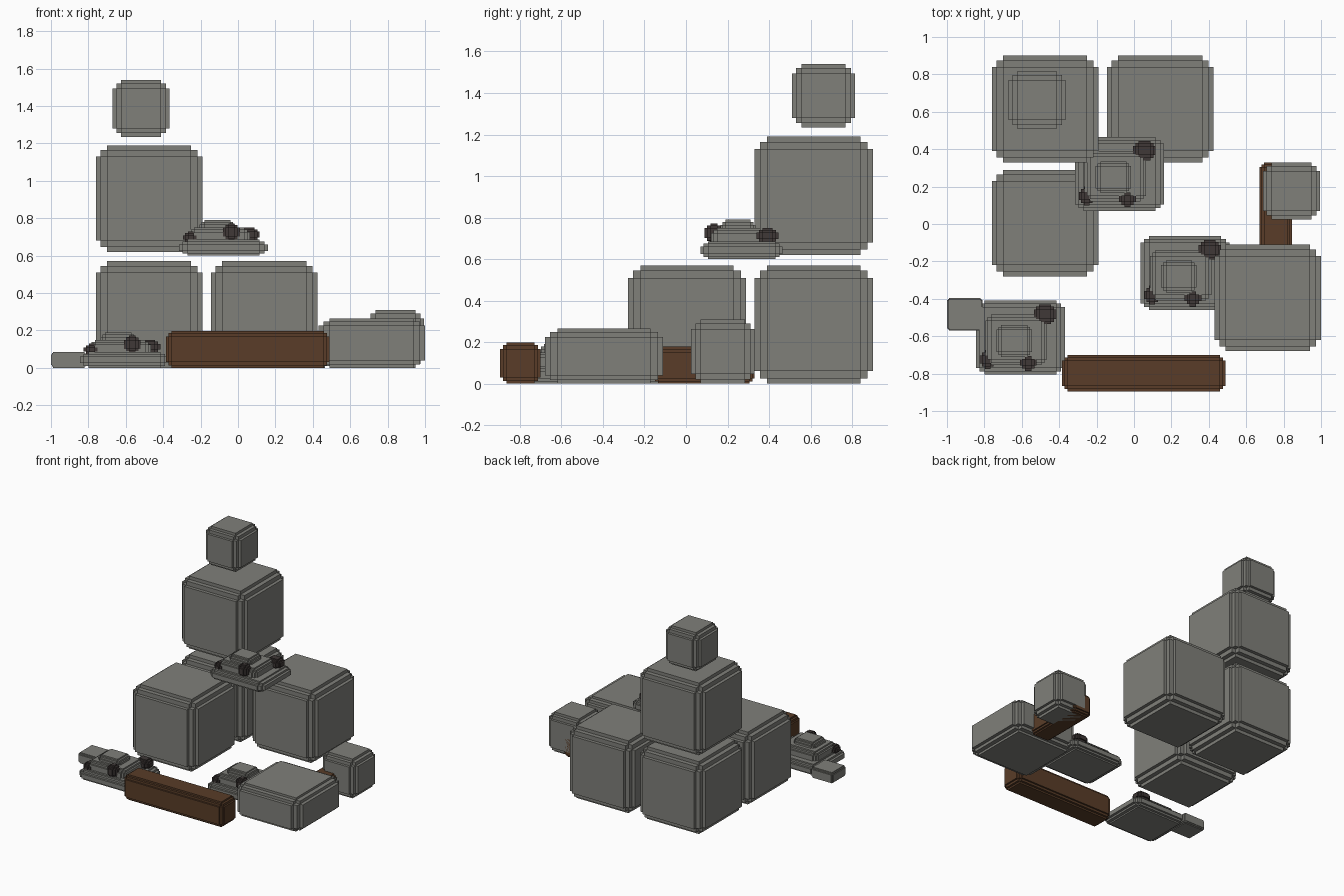
import bpy, bmesh
from itertools import product

old = bpy.data.objects.get("Cube")
if old:
    bpy.data.objects.remove(old, do_unlink=True)


def material(name, rgb):
    m = bpy.data.materials.new(name)
    m.use_nodes = True
    m.diffuse_color = (*rgb, 1)
    bsdf = next(n for n in m.node_tree.nodes if n.type == 'BSDF_PRINCIPLED')
    bsdf.inputs["Base Color"].default_value = (*rgb, 1)
    return m


STONE = material("grey_stone", (0.215, 0.215, 0.195))
WOOD = material("brown_wood", (0.10, 0.046, 0.021))
DARK = material("dark_rock", (0.05, 0.04, 0.038))


def block(name, lo, hi, mat, step=None):
    """Box whose edges and corners are cut back in two stair steps."""
    cuts = []
    for k in range(3):
        size = hi[k] - lo[k]
        b = step[k] if step else min(0.06, 0.15 * size)
        a = 0.43 * b
        cuts.append([lo[k], lo[k] + a, lo[k] + b, hi[k] - b, hi[k] - a, hi[k]])

    def solid(c):
        depth = [min(i, 4 - i) for i in c]
        return min(depth) >= 0 and sum(depth) >= 4

    bm = bmesh.new()
    verts = {}

    def corner(c):
        if c not in verts:
            verts[c] = bm.verts.new([cuts[k][c[k]] for k in range(3)])
        return verts[c]

    # Skin every cell side that borders empty space
    for cell in product(range(5), repeat=3):
        if not solid(cell):
            continue
        for axis, side in product(range(3), (0, 1)):
            beside = list(cell)
            beside[axis] += 2 * side - 1
            if solid(beside):
                continue
            u, v = (axis + 1) % 3, (axis + 2) % 3
            quad = []
            for du, dv in ((0, 0), (1, 0), (1, 1), (0, 1)):
                c = list(cell)
                c[axis] += side
                c[u] += du
                c[v] += dv
                quad.append(corner(tuple(c)))
            bm.faces.new(quad if side else quad[::-1])
    bmesh.ops.dissolve_limit(bm, angle_limit=0.01, verts=bm.verts, edges=bm.edges)
    mesh = bpy.data.meshes.new(name)
    bm.to_mesh(mesh)
    bm.free()
    mesh.materials.append(mat)
    ob = bpy.data.objects.new(name, mesh)
    bpy.context.collection.objects.link(ob)
    return ob


def cube(name, corner, size, height=None):
    x, y, z = corner
    return block(name, corner, (x + size, y + size, z + (height or size)), STONE)


# Large boulders: three on the ground, one stacked, and a small one on top
BIG, SMALL = 0.57, 0.305
cube("boulder_back_right", (-0.76, 0.33, 0), BIG)
cube("boulder_back_left", (-0.145, 0.33, 0), BIG)
cube("boulder_front", (-0.76, -0.28, 0), BIG)
cube("boulder_upper", (-0.76, 0.33, 0.62), BIG)
cube("boulder_top", (-0.67, 0.51, 1.235), SMALL)

# Low slab and small boulder at the side
cube("flat_boulder", (0.43, -0.68, 0), BIG, 0.265)
cube("small_boulder", (0.69, 0.025, 0), SMALL, 0.31)

# Logs
block("front_log", (-0.385, -0.895, 0), (0.49, -0.70, 0.198), WOOD, (0.03, 0.03, 0.03))
block("side_log", (0.67, -0.16, 0), (0.845, 0.33, 0.178), WOOD, (0.025, 0.025, 0.025))


# Rubble piles: stepped tiers with three dark rocks on each
def pile(name, ox, oy, oz):
    def part(label, lo, hi, mat, step):
        o = (ox, oy, oz)
        block(name + "_" + label, [p + q for p, q in zip(lo, o)],
              [p + q for p, q in zip(hi, o)], mat, step)

    part("base", (0, 0, 0), (0.475, 0.395, 0.085), STONE, (0.045, 0.035, 0.025))
    part("middle", (0.05, 0.05, 0.05), (0.38, 0.32, 0.15), STONE, (0.03, 0.03, 0.025))
    part("peak", (0.11, 0.095, 0.12), (0.30, 0.265, 0.19), STONE, (0.025, 0.025, 0.025))
    rock = (0.028, 0.028, 0.022)
    part("rock_right", (0.02, 0.03, 0.065), (0.105, 0.13, 0.13), DARK, rock)
    part("rock_front", (0.235, 0.02, 0.08), (0.325, 0.11, 0.172), DARK, rock)
    part("rock_back", (0.31, 0.27, 0.075), (0.43, 0.375, 0.15), DARK, rock)


pile("upper_rubble", -0.315, 0.07, 0.60)
pile("middle_rubble", 0.035, -0.46, 0)
pile("front_rubble", -0.845, -0.805, 0)

# Loose stone beside the front pile
block("loose_stone", (-1.0, -0.57, 0), (-0.81, -0.395, 0.085), STONE, (0.012, 0.012, 0.015))
